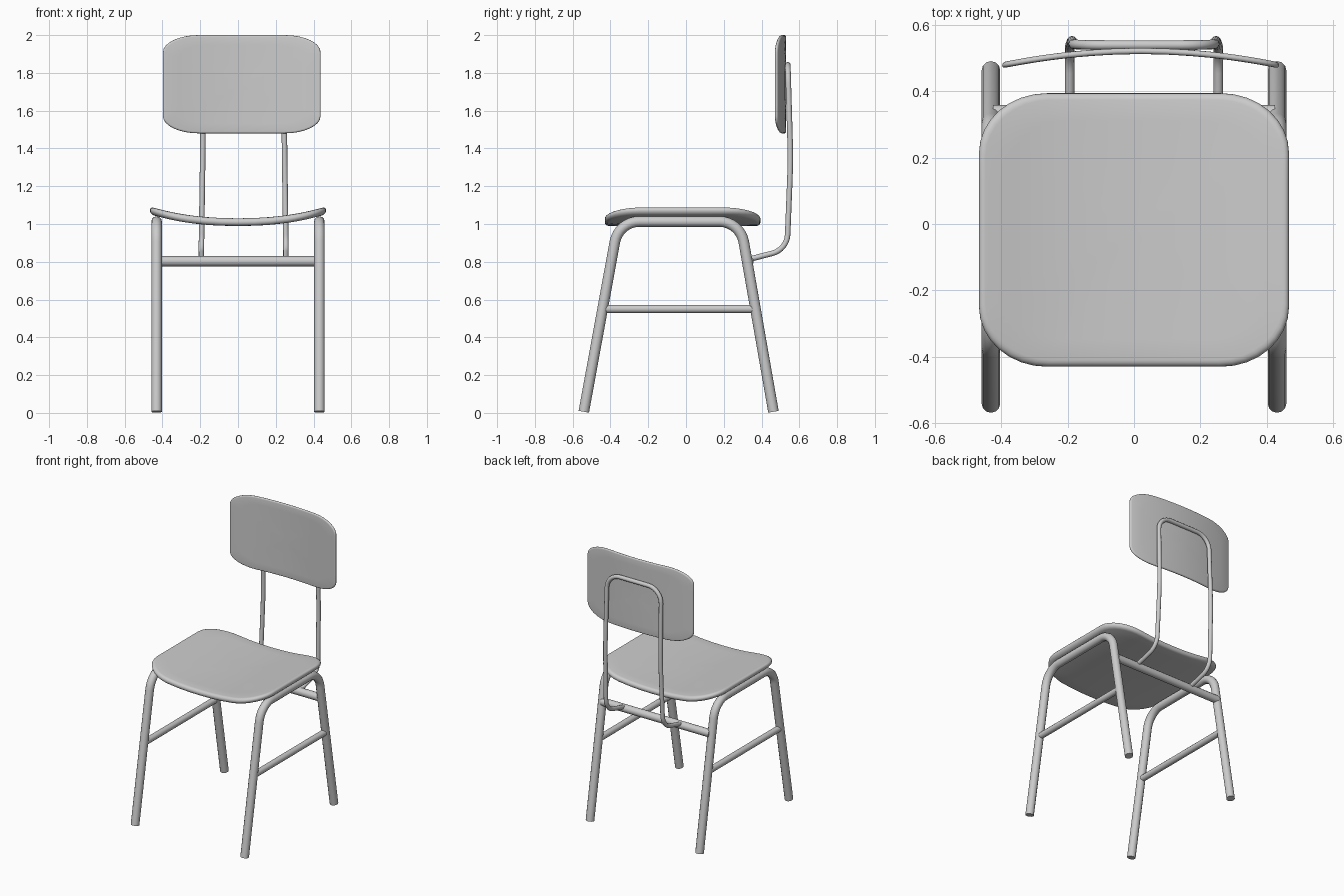
import bpy, bmesh, math
from mathutils import Vector

if "Cube" in bpy.data.objects:
    bpy.data.objects.remove(bpy.data.objects["Cube"])


def fillet(points, radii):
    """Round the inner corners of a path; radii are tangent lengths."""
    pts = [Vector(p) for p in points]
    out = [pts[0]]
    for i in range(1, len(pts) - 1):
        c, t = pts[i], radii[i - 1]
        a = c + (pts[i - 1] - c).normalized() * t
        b = c + (pts[i + 1] - c).normalized() * t
        da, db = (c - a).normalized(), (b - c).normalized()
        ang = da.angle(db)
        # circular arc through a and b, tangent to both segments
        for k in range(9):
            s = k / 8
            th = ang * s
            n = (db - da * math.cos(ang)).normalized()
            r = t / math.tan(ang / 2)
            out.append(a + da * (r * math.sin(th)) + n * (r * (1 - math.cos(th))))
    out.append(pts[-1])
    return out


def finish(obj):
    bpy.ops.object.select_all(action='DESELECT')
    obj.select_set(True)
    bpy.context.view_layer.objects.active = obj
    if obj.type == 'CURVE':
        bpy.ops.object.convert(target='MESH')
    bpy.ops.object.shade_smooth_by_angle(angle=math.radians(40))


def tube(name, path, radius):
    cu = bpy.data.curves.new(name, 'CURVE')
    cu.dimensions = '3D'
    cu.bevel_depth = radius
    cu.bevel_resolution = 4
    cu.use_fill_caps = True
    sp = cu.splines.new('POLY')
    sp.points.add(len(path) - 1)
    for p, co in zip(sp.points, path):
        p.co = (*co, 1)
    obj = bpy.data.objects.new(name, cu)
    bpy.context.collection.objects.link(obj)
    finish(obj)


def panel(name, hx, hy, rx, ry, thick, place):
    """Rounded-corner board with a round edge; place() bends it into position."""
    outline = []
    for q in range(4):
        sx, sy = ((1, 1), (-1, 1), (-1, -1), (1, -1))[q]
        for k in range(9):
            a = math.pi / 2 * (q + k / 8)
            outline.append((sx * (hx - rx) + rx * math.cos(a),
                            sy * (hy - ry) + ry * math.sin(a)))
        # extra points along the straight side that follows
        x0, y0 = outline[-1]
        x1, y1 = ((-(hx - rx), hy), (-hx, -(hy - ry)), (hx - rx, -hy), (hx, hy - ry))[q]
        outline += [(x0 + (x1 - x0) * k / 6, y0 + (y1 - y0) * k / 6) for k in range(1, 6)]
    h = thick / 2
    rings = [(s, 0, -h) for s in (.2, .4, .6, .8)]
    rings += [(1, h * (1 - math.cos(a)), h * math.sin(a))
              for a in (math.pi / 8 * k for k in range(-4, 5))]
    rings += [(s, 0, h) for s in (.8, .6, .4, .2)]
    bm = bmesh.new()
    loops = []
    for s, inset, w in rings:
        fx, fy = s * (1 - inset / hx), s * (1 - inset / hy)
        loops.append([bm.verts.new(place(x * fx, y * fy, w)) for x, y in outline])
    n = len(outline)
    for a, b in zip(loops, loops[1:]):
        for i in range(n):
            j = (i + 1) % n
            bm.faces.new((a[i], a[j], b[j], b[i]))
    for loop, w in ((loops[0], -h), (loops[-1], h)):
        c = bm.verts.new(place(0, 0, w))
        for i in range(n):
            bm.faces.new((loop[i], loop[(i + 1) % n], c))
    bmesh.ops.recalc_face_normals(bm, faces=bm.faces)
    me = bpy.data.meshes.new(name)
    bm.to_mesh(me)
    bm.free()
    obj = bpy.data.objects.new(name, me)
    bpy.context.collection.objects.link(obj)
    finish(obj)


# Seat, dished across its width
panel("seat", .467, .412, .205, .18, .04,
      lambda u, v, w: (u, v - .018, w + 1.01 + .06 * abs(u / .46) ** 2.3))

# Backrest, curved forward at both sides
panel("backrest", .417, .26, .19, .09, .018,
      lambda u, v, w: (u + .02, w + .521 - .043 * (u / .417) ** 2, v + 1.74))

# Side frames: front leg, seat rail and back leg in one bent tube, plus a brace
for side, x in (("left", -.431), ("right", .431)):
    tube(side + "_leg_frame",
         fillet([(x, -.541, .006), (x, -.357, 1.013), (x, .287, 1.013), (x, .463, .006)],
                (.11, .11)), .028)
    tube(side + "_brace", [(x, -.44, .55), (x, .365, .55)], .022)

# Rear cross bar
tube("rear_cross_bar", [(-.425, .332, .803), (.425, .332, .803)], .027)

# Backrest support: one bent hoop
half = [(.224, .33, .812), (.224, .535, .865), (.217, .554, 1.34), (.212, .539, 1.843)]
hoop = [(.03 - x, y, z) for x, y, z in half] + [(.03 + x, y, z) for x, y, z in reversed(half)]
tube("backrest_support", fillet(hoop, (.08, .12, .1, .1, .12, .08)), .0145)
